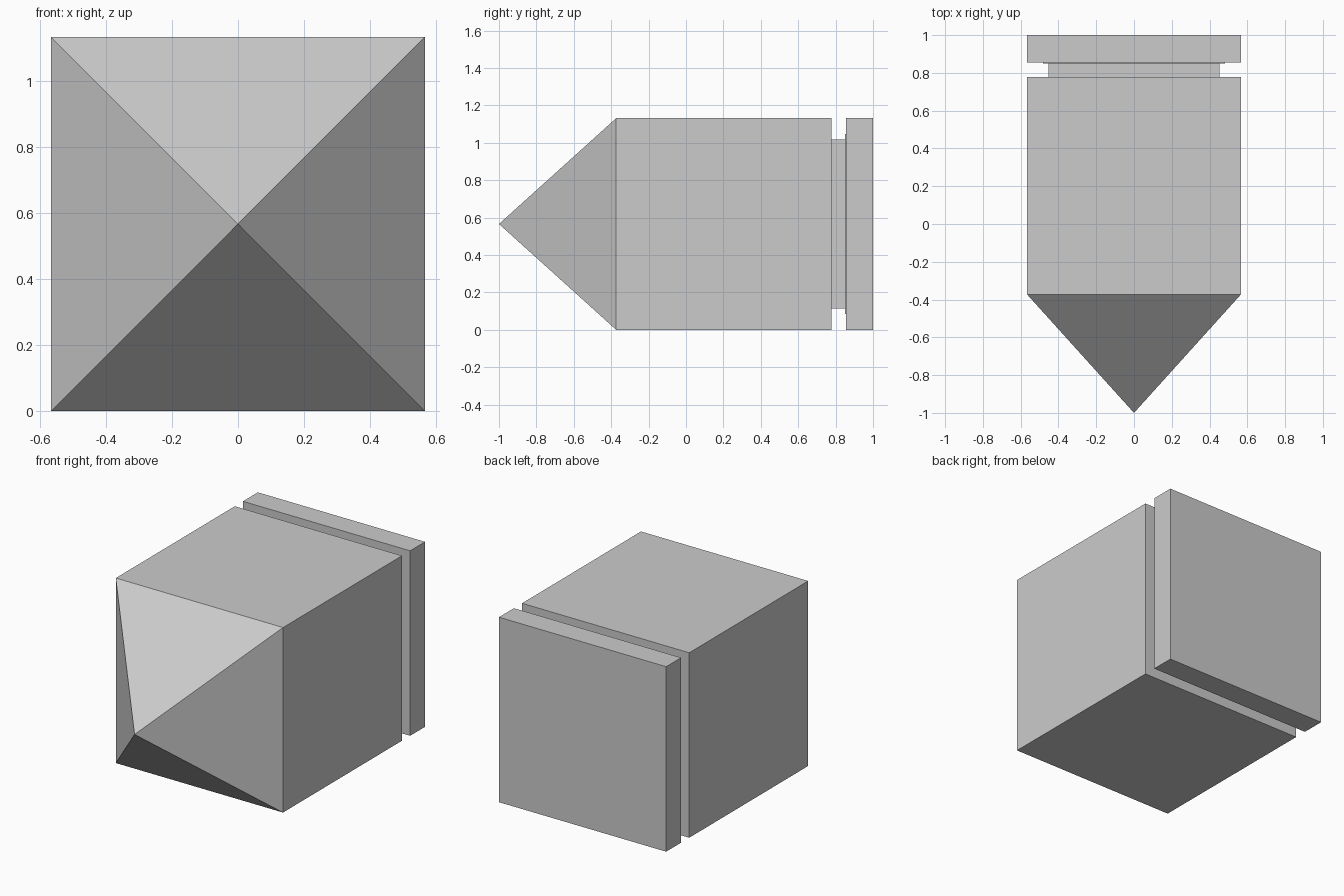
import bpy, bmesh

if "Cube" in bpy.data.objects:
    bpy.data.objects.remove(bpy.data.objects["Cube"])

HALF = 0.566  # half width of the body, also the height of its axis


def square_loft(name, sections):
    """Closed solid through square sections (y, half size); size 0 is a point."""
    bm = bmesh.new()
    rings = []
    for y, h in sections:
        corners = [(-1, -1), (1, -1), (1, 1), (-1, 1)] if h else [(0, 0)]
        rings.append([bm.verts.new((sx * h, y, HALF + sz * h)) for sx, sz in corners])
    for a, b in zip(rings, rings[1:]):
        for i in range(4):
            j = (i + 1) % 4
            if len(a) == 1:
                bm.faces.new((a[0], b[i], b[j]))
            else:
                bm.faces.new((a[i], a[j], b[j], b[i]))
    for ring in (rings[0], rings[-1]):
        if len(ring) == 4:
            bm.faces.new(ring)
    bmesh.ops.recalc_face_normals(bm, faces=bm.faces[:])
    mesh = bpy.data.meshes.new(name)
    bm.to_mesh(mesh)
    bm.free()
    obj = bpy.data.objects.new(name, mesh)
    bpy.context.collection.objects.link(obj)
    return obj


# Square body with a pyramid tip at the front
square_loft("pointed_body", [(-1.0, 0), (-0.373, HALF), (0.777, HALF)])
# Recessed neck behind the body
square_loft("neck", [(0.777, 0.453), (0.856, 0.453)])
# Thin lip where the neck meets the end plate
square_loft("neck_lip", [(0.850, 0.482), (0.856, 0.482)])
# Flat plate closing the back
square_loft("end_plate", [(0.856, HALF), (1.0, HALF)])
